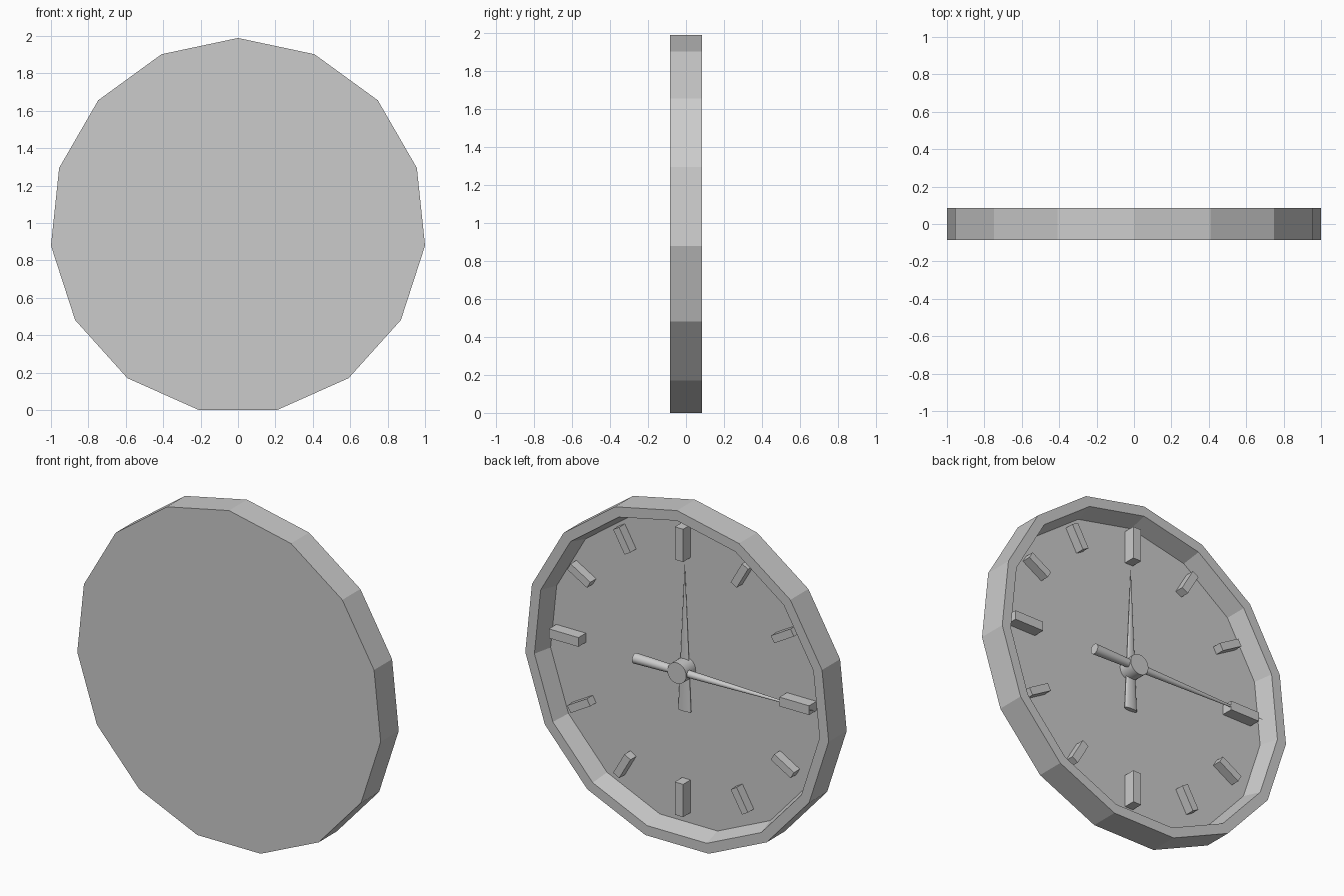
import bpy, bmesh, math
from mathutils import Matrix, Vector

cube = bpy.data.objects.get("Cube")
if cube:
    bpy.data.objects.remove(cube)

grey = bpy.data.materials.new("plain_grey")
grey.use_nodes = True
grey.diffuse_color = (0.6, 0.6, 0.6, 1)
grey.node_tree.nodes["Principled BSDF"].inputs["Base Color"].default_value = (0.6, 0.6, 0.6, 1)

SIDES = 15
CASE_Z = 0.9835                       # centre of the case
DIAL = Vector((0.015, 0, 1.008))      # centre of the dial markings
FLOOR = -0.025                        # depth of the dial surface


def finish(name, bm, smooth=False):
    bmesh.ops.recalc_face_normals(bm, faces=bm.faces)
    mesh = bpy.data.meshes.new(name)
    bm.to_mesh(mesh)
    bm.free()
    mesh.materials.append(grey)
    obj = bpy.data.objects.new(name, mesh)
    bpy.context.collection.objects.link(obj)
    if smooth:
        bpy.ops.object.select_all(action='DESELECT')
        obj.select_set(True)
        bpy.context.view_layer.objects.active = obj
        bpy.ops.object.shade_smooth_by_angle(angle=math.radians(40))
    return obj


def box(name, centre, size, angle=0):
    bm = bmesh.new()
    bmesh.ops.create_cube(bm, size=1)
    m = Matrix.Translation(centre) @ Matrix.Rotation(angle, 4, 'Y') @ Matrix.Diagonal((*size, 1))
    bmesh.ops.transform(bm, matrix=m, verts=bm.verts)
    return finish(name, bm)


def rod(name, start, end, r1, r2, flatten=1, segments=24):
    # tapered rod between two points, optionally flattened along y
    start, end = Vector(start), Vector(end)
    axis = end - start
    bm = bmesh.new()
    bmesh.ops.create_cone(bm, cap_ends=True, segments=segments, radius1=r1, radius2=r2, depth=axis.length)
    turn = axis.to_track_quat('Z', 'Y').to_matrix().to_4x4()
    m = Matrix.Translation((start + end) / 2) @ Matrix.Diagonal((1, flatten, 1, 1)) @ turn
    bmesh.ops.transform(bm, matrix=m, verts=bm.verts)
    return finish(name, bm, True)


# Case: closed front, rim and recessed dial on the back
bm = bmesh.new()
rings = []
for radius, y in ((1.0055, -0.085), (1.0055, 0.085), (0.945, 0.085), (0.915, FLOOR)):
    ring = []
    for i in range(SIDES):
        a = math.tau * i / SIDES
        ring.append(bm.verts.new((radius * math.sin(a), y, CASE_Z + radius * math.cos(a))))
    rings.append(ring)
for a, b in zip(rings, rings[1:]):
    for i in range(SIDES):
        j = (i + 1) % SIDES
        bm.faces.new((a[i], a[j], b[j], b[i]))
bm.faces.new(rings[0])
bm.faces.new(rings[-1])
finish("clock_case", bm)

# Hour markers: long ones at the quarters, short ones between
for hour in range(12):
    quarter = hour % 3 == 0
    angle = math.radians(hour * 30)
    radius, length, width, depth = (0.76, 0.195, 0.055, 0.07) if quarter else (0.775, 0.15, 0.045, 0.055)
    offset = Vector((math.sin(angle) * radius, FLOOR + depth / 2, math.cos(angle) * radius))
    box(f"hour_marker_{hour}", DIAL + offset, (width, depth, length), angle)

# Hands and hub
x, z = DIAL.x, DIAL.z
rod("upright_hand", (x, -0.01, z - 0.25), (x, -0.01, z + 0.62), 0.042, 0.001, 0.32)
rod("level_hand", (x + 0.295, 0.036, z), (x - 0.895, 0.036, z), 0.03, 0.001)
rod("hub", (x, FLOOR, z), (x, 0.065, z), 0.062, 0.062)
